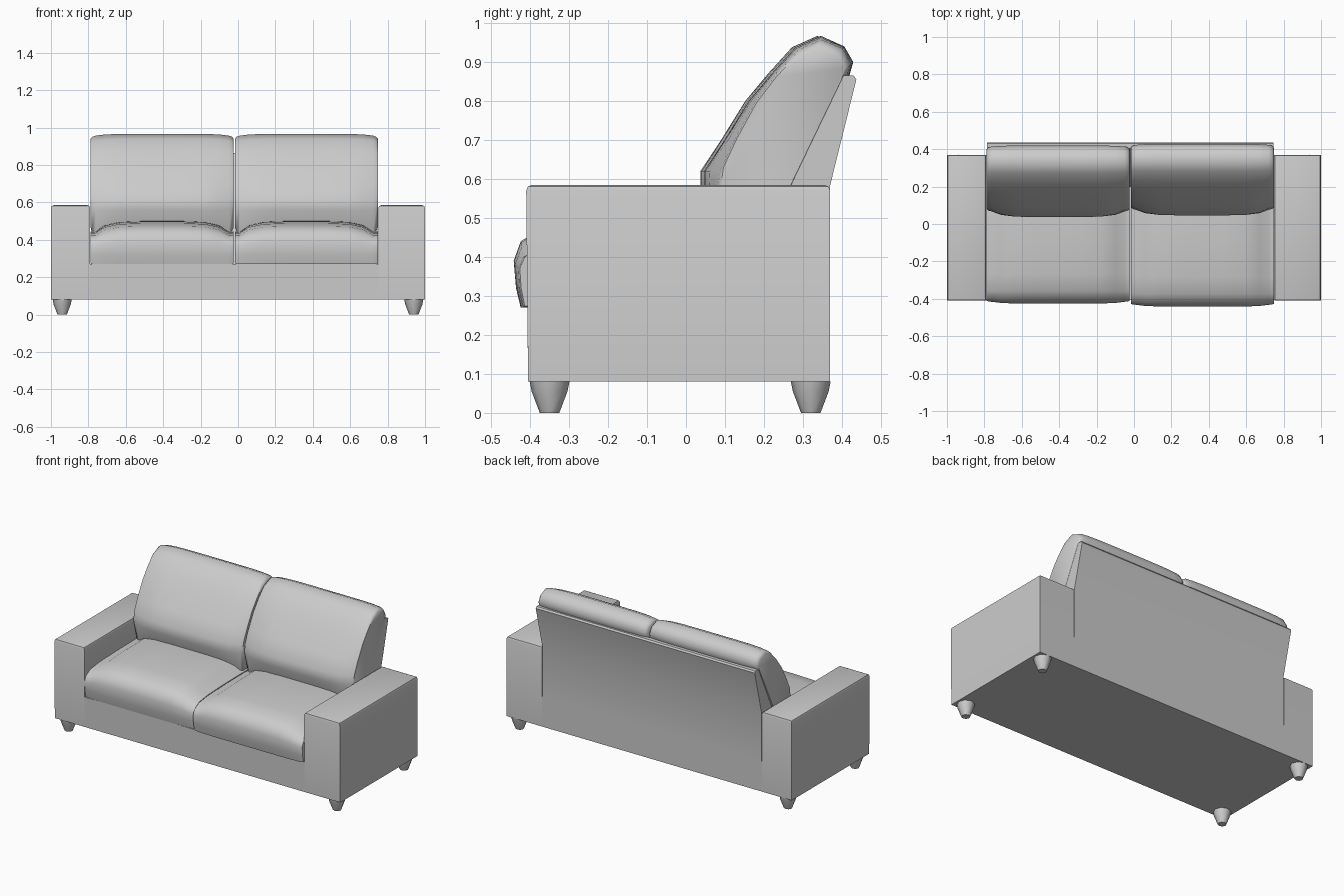
import bpy
import bmesh
import math
from mathutils import Matrix

if "Cube" in bpy.data.objects:
    bpy.data.objects.remove(bpy.data.objects["Cube"], do_unlink=True)

GREY = (0.6, 0.6, 0.6, 1.0)
fabric = bpy.data.materials.new("grey_fabric")
fabric.use_nodes = True
fabric.diffuse_color = GREY
fabric.node_tree.nodes["Principled BSDF"].inputs["Base Color"].default_value = GREY


def finish(name, bm, angle=35):
    """Turn a bmesh into a smooth-shaded object with sharp edges kept."""
    bmesh.ops.recalc_face_normals(bm, faces=bm.faces)
    mesh = bpy.data.meshes.new(name)
    bm.to_mesh(mesh)
    bm.free()
    mesh.materials.append(fabric)
    obj = bpy.data.objects.new(name, mesh)
    bpy.context.scene.collection.objects.link(obj)
    bpy.ops.object.select_all(action="DESELECT")
    obj.select_set(True)
    bpy.context.view_layer.objects.active = obj
    bpy.ops.object.shade_smooth_by_angle(angle=math.radians(angle))
    return obj


def loft(rings):
    """Skin closed (x, y, z) rings and cap both ends."""
    bm = bmesh.new()
    loops = [[bm.verts.new(p) for p in ring] for ring in rings]
    for a, b in zip(loops, loops[1:]):
        for i in range(len(a)):
            j = (i + 1) % len(a)
            bm.faces.new((a[i], a[j], b[j], b[i]))
    bm.faces.new(loops[0])
    bm.faces.new(loops[-1])
    return bm


def extrude_x(profile, x0, x1):
    return loft([[(x, y, z) for y, z in profile] for x in (x0, x1)])


LEFT_IN, RIGHT_IN, SEAM = 0.75, -0.79, -0.02
FRONT, BACK, BOTTOM, ARM_TOP = -0.41, 0.37, 0.08, 0.585

# Arms: blocks with softened top edges
arm_profile = [(FRONT + 0.005, BOTTOM), (BACK, BOTTOM), (BACK, ARM_TOP), (FRONT, ARM_TOP)]
for name, x0, x1 in (("left_arm", LEFT_IN, 1.0), ("right_arm", -1.0, RIGHT_IN)):
    bm = extrude_x(arm_profile, x0, x1)
    top = [e for e in bm.edges if all(v.co.z > ARM_TOP - 0.01 for v in e.verts)]
    bmesh.ops.bevel(bm, geom=top, offset=0.015, segments=2, profile=0.5, affect="EDGES")
    finish(name, bm)

# Base under the seat
base_profile = [(FRONT + 0.005, BOTTOM), (BACK, BOTTOM), (BACK, 0.27), (FRONT + 0.003, 0.27)]
finish("base", extrude_x(base_profile, RIGHT_IN, LEFT_IN))

# Leaning back panel
panel_profile = [(BACK, 0.27), (BACK, ARM_TOP), (0.437, 0.855), (0.43, 0.865),
                 (0.405, 0.865), (0.395, 0.855), (0.27, ARM_TOP), (0.2, 0.27)]
finish("back_panel", extrude_x(panel_profile, RIGHT_IN + 0.003, LEFT_IN - 0.003))

# Cushion cross-sections (y, z): plump middle and slimmer sides
seat_full = [(-0.42, 0.27), (-0.432, 0.32), (-0.438, 0.39), (-0.42, 0.44), (-0.37, 0.472),
             (-0.28, 0.488), (-0.1, 0.497), (0.1, 0.5), (0.22, 0.49), (0.22, 0.27)]
seat_edge = [(-0.415, 0.27), (-0.425, 0.32), (-0.428, 0.37), (-0.415, 0.4), (-0.37, 0.425),
             (-0.28, 0.437), (-0.1, 0.443), (0.1, 0.445), (0.22, 0.44), (0.22, 0.27)]
back_full = [(0.09, 0.44), (0.04, 0.56), (0.04, 0.62), (0.093, 0.7), (0.155, 0.8),
             (0.215, 0.872), (0.275, 0.938), (0.34, 0.967), (0.4, 0.94), (0.423, 0.9),
             (0.413, 0.865), (0.27, 0.57), (0.22, 0.44)]
back_edge = [(0.1, 0.44), (0.07, 0.56), (0.078, 0.62), (0.115, 0.7), (0.17, 0.8),
             (0.225, 0.872), (0.28, 0.93), (0.34, 0.957), (0.395, 0.935), (0.417, 0.897),
             (0.407, 0.865), (0.265, 0.57), (0.22, 0.44)]


def cushion(name, full, edge, x0, x1, pinch, shift):
    """Loft across the width, blending edge to full, with pinched end caps."""
    cy = sum(p[0] for p in full) / len(full)
    cz = sum(p[1] for p in full) / len(full)
    half = [(0, 0, pinch), (0.012, 0, 1 - (1 - pinch) * 0.35), (0.035, 0, 1),
            (0.1, 0.6, 1), (0.2, 0.92, 1), (0.35, 1, 1)]
    stations = half + [(1 - t, f, s) for t, f, s in reversed(half)]
    rings = []
    for t, f, s in stations:
        ring = []
        for (ya, za), (yb, zb) in zip(edge, full):
            y, z = ya + (yb - ya) * f, za + (zb - za) * f
            ring.append((x0 + (x1 - x0) * t, cy + (y - cy) * s + shift, cz + (z - cz) * s))
        rings.append(ring)
    finish(name, loft(rings), 50)


for side, x0, x1, seat_shift, back_shift in (
        ("left", SEAM + 0.003, LEFT_IN - 0.002, -0.004, 0.006),
        ("right", RIGHT_IN + 0.002, SEAM - 0.003, 0.012, -0.003)):
    cushion(side + "_seat_cushion", seat_full, seat_edge, x0, x1, 0.975, seat_shift)
    cushion(side + "_back_cushion", back_full, back_edge, x0, x1, 0.92, back_shift)

# Tapered feet
for fb, y in (("front", -0.35), ("back", 0.32)):
    for side, x in (("left", 0.94), ("right", -0.94)):
        rings = []
        for r, z in ((0.025, 0), (0.046, 0.055), (0.051, BOTTOM)):
            rings.append([(x + r * math.cos(k * math.pi / 4), y + r * math.sin(k * math.pi / 4), z)
                          for k in range(8)])
        finish(f"{fb}_{side}_foot", loft(rings), 50)
